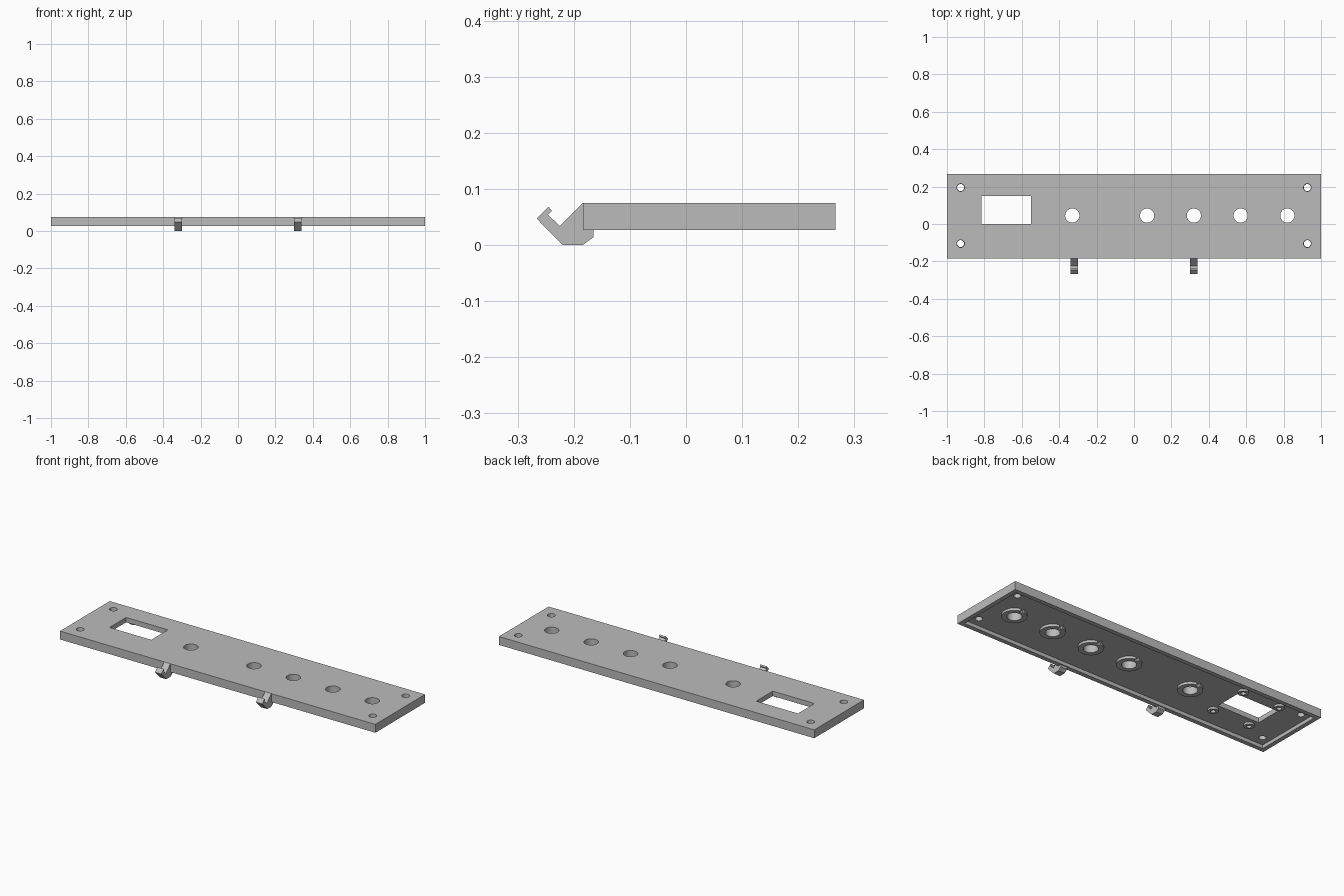
import bpy, bmesh

cube = bpy.data.objects.get("Cube")
if cube:
    bpy.data.objects.remove(cube, do_unlink=True)

grey = bpy.data.materials.new("plain_grey")
grey.use_nodes = True
grey.diffuse_color = (0.5, 0.5, 0.5, 1)
grey.node_tree.nodes["Principled BSDF"].inputs["Base Color"].default_value = (0.5, 0.5, 0.5, 1)

FRONT, BACK, TOP, BOTTOM = -0.184, 0.266, 0.075, 0.027
CEILING = 0.047   # underside of the panel inside the rim
RIM = 0.025


def finish(name, bm):
    bmesh.ops.recalc_face_normals(bm, faces=bm.faces)
    mesh = bpy.data.meshes.new(name)
    bm.to_mesh(mesh)
    bm.free()
    mesh.materials.append(grey)
    obj = bpy.data.objects.new(name, mesh)
    bpy.context.collection.objects.link(obj)
    return obj


def box(name, x0, x1, y0, y1, z0, z1):
    bm = bmesh.new()
    bmesh.ops.create_cube(bm, size=1)
    for v in bm.verts:
        v.co = (x1 if v.co.x > 0 else x0, y1 if v.co.y > 0 else y0, z1 if v.co.z > 0 else z0)
    return finish(name, bm)


def cylinder(name, x, y, z0, z1, r0, r1=None):
    bm = bmesh.new()
    bmesh.ops.create_cone(bm, cap_ends=True, segments=32, radius1=r0,
                          radius2=r1 or r0, depth=z1 - z0)
    bmesh.ops.translate(bm, verts=bm.verts, vec=(x, y, (z0 + z1) / 2))
    return finish(name, bm)


def combine(target, other, operation):
    mod = target.modifiers.new("combine", 'BOOLEAN')
    mod.operation, mod.solver, mod.object = operation, 'EXACT', other
    bpy.context.view_layer.objects.active = target
    bpy.ops.object.modifier_apply(modifier=mod.name)
    bpy.data.objects.remove(other, do_unlink=True)


# Panel with a shallow recess underneath
panel = box("panel", -1, 1, FRONT, BACK, BOTTOM, TOP)
combine(panel, box("recess", -1 + RIM, 1 - RIM, FRONT + RIM, BACK - RIM, 0, CEILING), 'DIFFERENCE')

# Control holes, each in a round boss with a locating notch at the back
for x in (-0.33, 0.07, 0.32, 0.57, 0.82):
    y = 0.045
    combine(panel, cylinder("boss", x, y, CEILING - 0.014, CEILING + 0.005, 0.065), 'UNION')
    combine(panel, cylinder("hole", x, y, 0, 0.1, 0.038), 'DIFFERENCE')
    combine(panel, box("notch", x - 0.01, x + 0.01, y + 0.05, y + 0.075, 0, CEILING + 0.002), 'DIFFERENCE')

# Display window and its screw bosses
combine(panel, box("window", -0.815, -0.55, 0, 0.15, 0, 0.1), 'DIFFERENCE')
for x in (-0.79, -0.555):
    for y in (-0.045, 0.19):
        combine(panel, cylinder("screw_boss", x, y, CEILING - 0.012, CEILING + 0.005, 0.027), 'UNION')
        combine(panel, cylinder("screw_hole", x, y, 0, CEILING + 0.008, 0.013), 'DIFFERENCE')

# Corner mounting holes
for x in (-0.927, 0.927):
    for y in (-0.105, 0.195):
        combine(panel, cylinder("mount_hole", x, y, 0.02, 0.08, 0.017, 0.021), 'DIFFERENCE')

bpy.ops.object.select_all(action='DESELECT')
panel.select_set(True)
bpy.context.view_layer.objects.active = panel
bpy.ops.object.shade_smooth_by_angle()

# Snap hooks on the front edge
hook_profile = [(FRONT, TOP), (-0.225, 0.034), (-0.246, 0.054), (-0.239, 0.061),
                (-0.245, 0.068), (-0.266, 0.047), (-0.22, 0), (FRONT, 0),
                (-0.165, 0.014), (-0.165, BOTTOM), (FRONT, BOTTOM)]
for name, x in (("right_hook", -0.32), ("left_hook", 0.32)):
    bm = bmesh.new()
    face = bm.faces.new([bm.verts.new((x - 0.02, y, z)) for y, z in hook_profile])
    side = bmesh.ops.extrude_face_region(bm, geom=[face])["geom"]
    bmesh.ops.translate(bm, vec=(0.04, 0, 0),
                        verts=[g for g in side if isinstance(g, bmesh.types.BMVert)])
    finish(name, bm)
